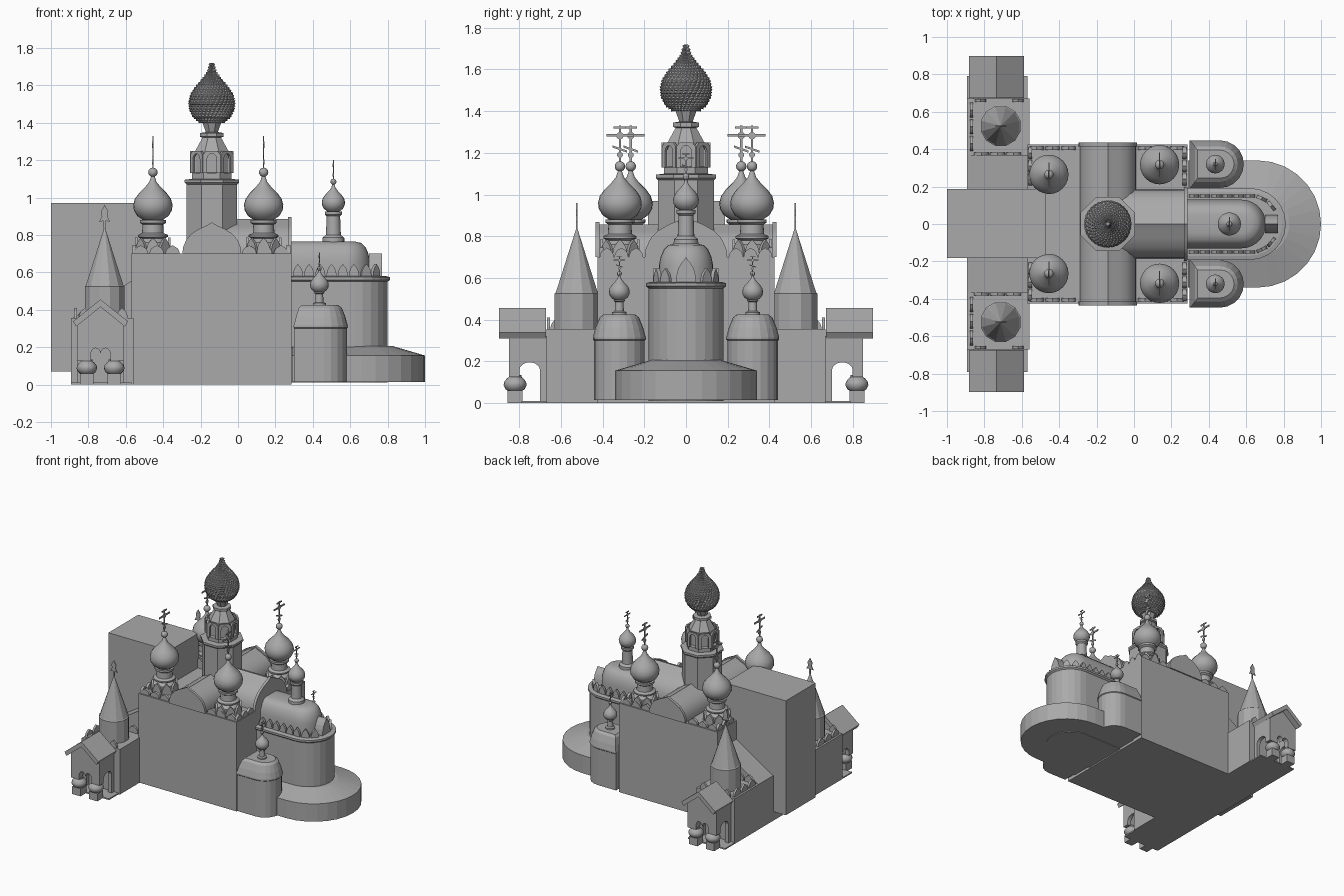
import bpy, bmesh, math
from math import sin, cos, pi, radians
from mathutils import Matrix, Vector

if "Cube" in bpy.data.objects:
    bpy.data.objects.remove(bpy.data.objects["Cube"])

stone = bpy.data.materials.new("grey_stone")
stone.diffuse_color = (0.4, 0.4, 0.4, 1)
stone.use_nodes = True
stone.node_tree.nodes["Principled BSDF"].inputs["Base Color"].default_value = stone.diffuse_color


def finish(name, bm, smooth=False):
    bmesh.ops.recalc_face_normals(bm, faces=bm.faces)
    me = bpy.data.meshes.new(name)
    bm.to_mesh(me)
    bm.free()
    ob = bpy.data.objects.new(name, me)
    bpy.context.collection.objects.link(ob)
    me.materials.append(stone)
    if smooth:
        bpy.ops.object.select_all(action='DESELECT')
        ob.select_set(True)
        bpy.context.view_layer.objects.active = ob
        bpy.ops.object.shade_smooth_by_angle(angle=radians(35))
    return ob


def loft(bm, rings):
    vs = [[bm.verts.new(p) for p in r] for r in rings]
    n = len(vs[0])
    sides = [bm.faces.new((a[i], a[(i + 1) % n], b[(i + 1) % n], b[i]))
             for a, b in zip(vs, vs[1:]) for i in range(n)]
    bm.faces.new(vs[0][::-1])
    bm.faces.new(vs[-1])
    return sides


def revolve(bm, prof, x, y, n=20, rot=0.0, twist=0.0):
    return loft(bm, [[(x + r * cos(rot + k * twist + 2 * pi * i / n),
                       y + r * sin(rot + k * twist + 2 * pi * i / n), z)
                      for i in range(n)] for k, (r, z) in enumerate(prof)])


def plate(bm, pts, t, x=0, y=0, z=0, ang=0.0):
    """Extrude a (u, z) outline by t, centred, turned by ang about z."""
    M = Matrix.Translation((x, y, z)) @ Matrix.Rotation(ang, 4, 'Z')
    loft(bm, [[M @ Vector((u, d, v)) for u, v in pts] for d in (-t / 2, t / 2)])


def box(bm, x0, x1, y0, y1, z0, z1):
    loft(bm, [[(x0, y0, z), (x1, y0, z), (x1, y1, z), (x0, y1, z)] for z in (z0, z1)])


KEEL = [(1, 0), (.98, .2), (.87, .45), (.68, .65), (.42, .8), (.18, .9)]


def keel(w, h):
    return ([(u * w, v * h) for u, v in KEEL] + [(0, h)]
            + [(-u * w, v * h) for u, v in KEEL[::-1]])


def stadium(x0, xc, w, z, y=0, n=10):
    return ([(x0, y - w, z)] + [(xc + w * cos(a), y + w * sin(a), z)
            for a in [-pi / 2 + pi * i / n for i in range(n + 1)]] + [(x0, y + w, z)])


ONION = [(.5, 0), (.8, .09), (.97, .22), (1, .34), (.92, .47), (.7, .6),
         (.4, .73), (.18, .85), (.07, 1)]


def onion(R, z, H):
    return [(r * R, z + h * H) for r, h in ONION]


def ball(R, z):
    return [(max(.001, R * sin(pi * i / 8)), z - R * cos(pi * i / 8)) for i in range(9)]


def cross(bm, x, y, z, h):
    """Three-barred cross facing east, height h."""
    def bar(w, v0, v1, tilt=0):
        plate(bm, [(-w * h, (v0 + tilt) * h), (w * h, (v0 - tilt) * h),
                   (w * h, (v1 - tilt) * h), (-w * h, (v1 + tilt) * h)], .006, x, y, z, pi / 2)
    bar(.03, 0, 1)
    bar(.17, .92, .98)
    bar(.37, .7, .77)
    bar(.2, .33, .39, .07)
    for v, r in ((.73, .1), (.2, .08)):
        plate(bm, [(r * h * cos(a * pi / 6), v * h + r * h * sin(a * pi / 6))
                   for a in range(12)], .008, x, y, z, pi / 2)


# Main walls and tall west block
bm = bmesh.new()
box(bm, -.57, .285, -.425, .425, 0, .70)
finish("main_block", bm)
bm = bmesh.new()
box(bm, -1, -.47, -.183, .187, .07, .97)
finish("west_block", bm)

# Crossing barrel roofs with keel gables and raised rims
bm = bmesh.new()
plate(bm, keel(.15, .155), .85, -.14, 0, .70)
plate(bm, keel(.185, .185), .42, .07, 0, .70, pi / 2)
for s in (-1, 1):
    plate(bm, keel(.157, .167), .02, -.14, s * .425, .70)
plate(bm, keel(.197, .195), .02, .277, 0, .70, pi / 2)
finish("barrel_roofs", bm, True)

# Central octagonal tower
bm = bmesh.new()
K = 1 / cos(pi / 8)
revolve(bm, [(r * K, z) for r, z in [
    (.135, .70), (.135, 1.07), (.145, 1.08), (.145, 1.095), (.105, 1.10), (.105, 1.13),
    (.088, 1.135), (.088, 1.25), (.05, 1.32), (.062, 1.325), (.062, 1.345), (.032, 1.35),
    (.05, 1.40), (.055, 1.41)]], -.14, 0, 8, pi / 8)
finish("central_tower", bm)
bm = bmesh.new()
arch = [(.026 * cos(pi * i / 6), .075 + .03 * sin(pi * i / 6)) for i in range(7)]
frame = ([(.026, 0)] + arch + [(-.026, 0), (-.046, 0), (-.046, .1), (-.03, .12),
                                (.03, .12), (.046, .1), (.046, 0)])
for i in range(8):
    a = i * pi / 4
    plate(bm, frame, .014, -.14 + .11 * cos(a), .11 * sin(a), 1.13, a + pi / 2)
finish("tower_arcade", bm)

# Large dome covered in twisted pointed scales
bm = bmesh.new()
prof = []
base = onion(.122, 1.40, .32)
for (r0, z0), (r1, z1) in zip(base, base[1:]):
    prof += [(r0 + (r1 - r0) * t / 3, z0 + (z1 - z0) * t / 3) for t in range(3)]
sides = revolve(bm, prof + [base[-1]], -.14, 0, 32, 0, .06)
bmesh.ops.recalc_face_normals(bm, faces=bm.faces)
bmesh.ops.poke(bm, faces=sides, offset=.007)
finish("scaled_dome", bm)

# Four corner domes with keel collars, and their crosses
bm, kb, cb = bmesh.new(), bmesh.new(), bmesh.new()
for x, y0 in ((-.455, .265), (.137, .317)):
    for s in (-1, 1):
        y = s * y0
        revolve(bm, [(.085, .70), (.085, .76), (.062, .78), (.08, .79), (.08, .80), (.058, .81),
                     (.055, .855), (.07, .865), (.07, .88)] + onion(.105, .88, .24), x, y, 24)
        revolve(bm, ball(.025, 1.135), x, y, 12)
        cross(cb, x, y, 1.155, .175)
        for i in range(8):
            a = i * pi / 4
            plate(kb, keel(.036, .085), .014, x + .088 * cos(a), y + .088 * sin(a), .70, a + pi / 2)
finish("corner_domes", bm, True)
finish("dome_collars", kb)

# Central apse: wall, rounded roof, dome
bm = bmesh.new()
loft(bm, [stadium(.28, .62, w, z, 0, 12) for w, z in
          [(.18, .01), (.18, .55), (.192, .56), (.192, .575), (.17, .58)]])
finish("central_apse", bm)
bm = bmesh.new()
loft(bm, [stadium(.28, .575, w, z, 0, 14) for w, z in
          [(.13, .57), (.13, .66), (.122, .70), (.107, .735), (.085, .757), (.05, .765)]])
finish("central_apse_roof", bm, True)
bm = bmesh.new()
plate(bm, keel(.05, .14), .07, .735, 0, .56, pi / 2)
finish("apse_end_niche", bm)
bm = bmesh.new()
revolve(bm, [(.06, .75), (.058, .785), (.04, .80), (.036, .90), (.046, .91), (.046, .925)]
        + onion(.062, .925, .15), .51, 0, 20)
revolve(bm, ball(.016, 1.085), .51, 0, 10)
cross(cb, .51, 0, 1.10, .10)
finish("central_apse_dome", bm, True)

# Side apses with small domes
bm, db = bmesh.new(), bmesh.new()
for s in (-1, 1):
    y = s * .32
    loft(bm, [stadium(x0, .46, w, z, y) for x0, w, z in
              [(.30, .122, .015), (.30, .122, .30), (.298, .127, .305), (.298, .127, .315),
               (.31, .115, .36), (.325, .095, .41), (.34, .075, .425)]])
    revolve(db, [(.035, .42), (.035, .435), (.022, .44), (.02, .485), (.028, .49)]
            + onion(.05, .495, .12), .435, y, 16)
    revolve(db, ball(.012, .62), .435, y, 8)
    cross(cb, .435, y, .63, .075)
finish("side_apses", bm)
finish("side_apse_domes", db, True)
finish("crosses", cb)

# Low outer apse with sloping roof
bm = bmesh.new()
loft(bm, [stadium(.29, .66, w, z, 0, 14) for w, z in [(.34, .015), (.34, .155), (.17, .205)]])
finish("outer_apse", bm)

# Rows of small keel gables along the parapets
bm = bmesh.new()
for s in (-1, 1):
    for x in (-.52, -.435, -.35, .06, .145, .23):
        plate(bm, keel(.038, .045), .02, x, s * .405, .70)
    for y in (.24, .31, .38):
        plate(bm, keel(.033, .045), .02, -.555, s * y, .70, pi / 2)
        plate(bm, keel(.033, .045), .02, .27, s * y, .70, pi / 2)
    for x in (.32, .38, .44, .50, .56, .62):
        plate(bm, keel(.027, .07), .018, x, s * .15, .575)
    for a in (-65, -40, 40, 65):
        a = radians(a)
        plate(bm, keel(.029, .07), .018, .62 + .15 * cos(a), .15 * sin(a), .575, a + pi / 2) if s > 0 else None
    for y in (.43, .52, .61):
        plate(bm, keel(.04, .055), .016, -.87, s * y, .355, pi / 2)
    for x in (-.815, -.73, -.645):
        plate(bm, keel(.04, .055), .016, x, s * .375, .355)
    for x in (-.82, -.62):
        plate(bm, keel(.03, .055), .016, x, s * .66, .355)
finish("parapet_gables", bm)

# West cross wing with lean-to roofs
bm = bmesh.new()
box(bm, -.893, -.56, -.67, .67, 0, .355)
for s in (-1, 1):
    plate(bm, [(-.893, .35), (-.56, .35), (-.56, .56)], .19, 0, s * .275, 0)
box(bm, -.893, -.57, -.79, .79, 0, .01)
finish("west_wing", bm)

# Tent towers and their flat finials
bm = bmesh.new()
for s in (-1, 1):
    revolve(bm, [(.11, .35), (.11, .525), (.104, .53), (.002, .84)], -.713, s * .524, 12, pi / 12)
    plate(bm, [(-.005, 0), (.005, 0), (.005, .04), (.03, .035), (.015, .065), (.02, .09), (0, .125),
               (-.02, .09), (-.015, .065), (-.03, .035), (-.005, .04)], .006, -.713, s * .524, .835)
finish("tent_towers", bm)

# Porches: arched walls, gable roof, bulging posts
wb, rb, pb = bmesh.new(), bmesh.new(), bmesh.new()
lobes = ([(.026 + .026 * cos(pi * i / 6), .165 + .03 * sin(pi * i / 6)) for i in range(7)]
         + [(-.026 + .026 * cos(pi * i / 6), .165 + .03 * sin(pi * i / 6)) for i in range(1, 7)])
front = [(.125, .125), (.052, .125)] + lobes + [(-.052, .125), (-.125, .125), (-.125, .325),
                                                (0, .425), (.125, .325)]
side_arch = [(.75 + .05 * cos(pi * i / 8), .155 + .04 * sin(pi * i / 8)) for i in range(9)]
side = ([(.85, .125), (.80, .125)] + side_arch + [(.70, 0), (.66, 0), (.66, .32), (.85, .32)])
for s in (-1, 1):
    plate(wb, front, .04, -.735, s * .83)
    for dx in (-.11, .11):
        plate(wb, [(u * s, v) for u, v in side], .03, -.735 + dx, 0, 0, pi / 2)
    plate(rb, [(0, .455), (.147, .338), (.13, .31), (0, .415), (-.13, .31), (-.147, .338)],
          .225, -.735, s * .785)
    for dx in (-.073, .073):
        x, y = -.735 + dx, s * .82
        box(pb, x - .036, x + .036, y - .036, y + .036, 0, .06)
        revolve(pb, [(.03, .055), (.045, .065), (.055, .085), (.053, .1), (.042, .115),
                     (.03, .125), (.03, .135)], x, y, 16)
finish("porch_walls", wb)
finish("porch_roofs", rb)
finish("porch_posts", pb, True)
